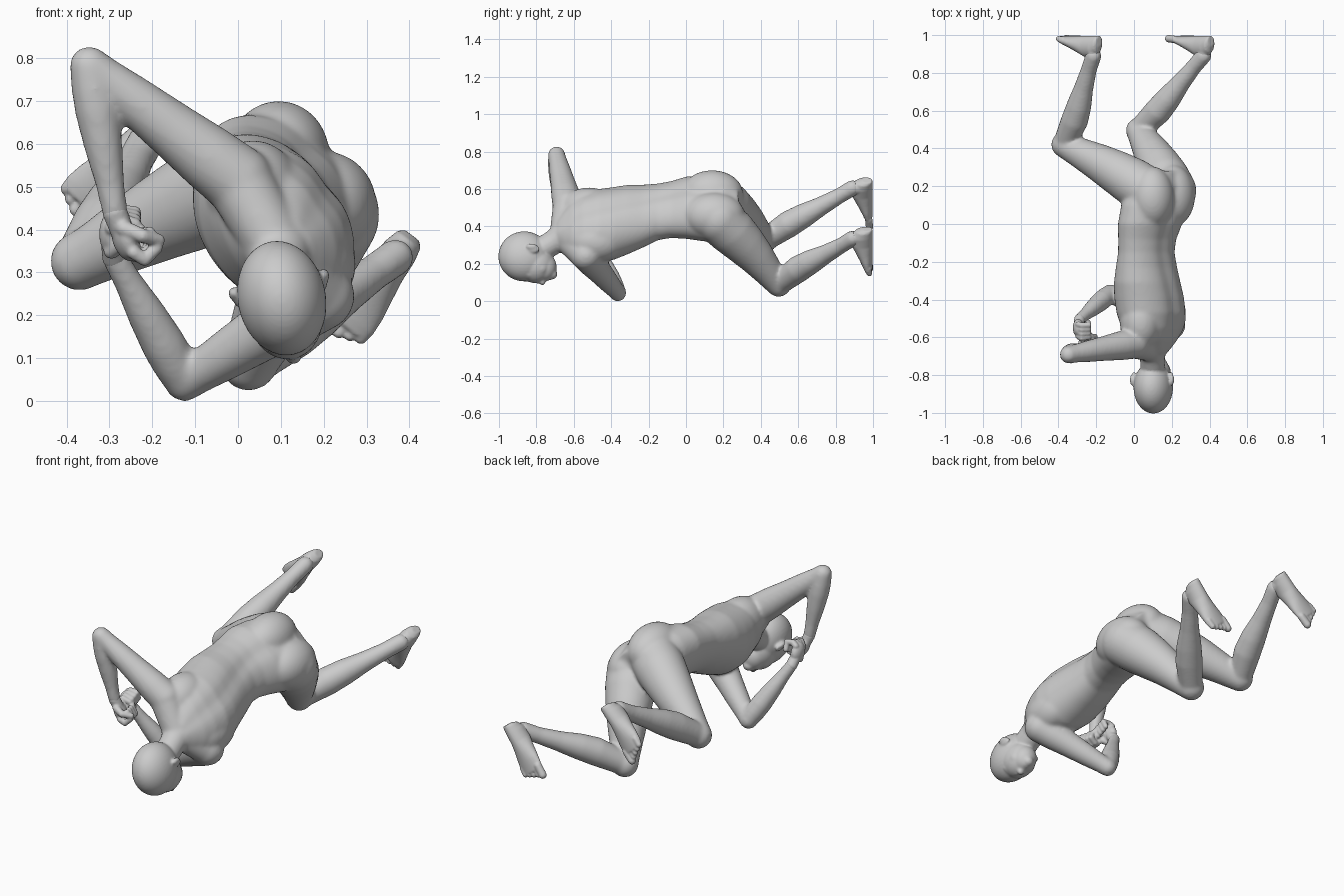
import bpy, bmesh, math
from mathutils import Vector as V, Matrix

bm = bmesh.new()


def loft(stations, n=28, groove=0.0):
    """Closed skin through (centre, side half-axis, back half-axis) stations."""
    rings = []
    for c, u, v in stations:
        ring = []
        for i in range(n):
            a = 2 * math.pi * i / n
            k = 1 - groove * math.exp(-((a - math.pi / 2) / 0.22) ** 2)
            ring.append(bm.verts.new(c + k * (u * math.cos(a) + v * math.sin(a))))
        rings.append(ring)
    for r, s in zip(rings, rings[1:]):
        for i in range(n):
            j = (i + 1) % n
            bm.faces.new((r[i], r[j], s[j], s[i]))
    bm.faces.new(rings[0][::-1])
    bm.faces.new(rings[-1])


def ball(c, size, axes=None):
    """Ellipsoid at c with half-sizes along the given axes."""
    m = Matrix.Identity(3)
    if axes:
        m = Matrix(axes).transposed()
    m = m @ Matrix.Diagonal(V(size))
    bmesh.ops.create_uvsphere(bm, u_segments=40, v_segments=24, radius=1,
                              matrix=Matrix.Translation(c) @ m.to_4x4())


def limb(p0, p1, profile, bulge=(0, 0, 0)):
    """Round limb; profile is (t, radius, bulge amount), with ball ends."""
    p0, p1 = V(p0), V(p1)
    d = (p1 - p0).normalized()
    u = d.orthogonal().normalized()
    w = d.cross(u)
    loft([(p0.lerp(p1, t) + V(bulge) * b, u * r, w * r) for t, r, b in profile])
    ball(p0, [profile[0][1]] * 3)
    ball(p1, [profile[-1][1]] * 3)


def tube(points, r0, r1):
    n = len(points) - 1
    for i in range(n):
        a, b = r0 + (r1 - r0) * i / n, r0 + (r1 - r0) * (i + 1) / n
        limb(points[i], points[i + 1], [(0, a, 0), (1, b, 0)])


def finish(name, voxel, rounds):
    """Fuse the shells made so far into one smooth skin."""
    mesh = bpy.data.meshes.new(name)
    bmesh.ops.recalc_face_normals(bm, faces=bm.faces)
    bm.to_mesh(mesh)
    bm.clear()
    ob = bpy.data.objects.new(name, mesh)
    bpy.context.collection.objects.link(ob)
    fuse = ob.modifiers.new("fuse", 'REMESH')
    fuse.mode = 'VOXEL'
    fuse.voxel_size = voxel
    fuse.use_smooth_shade = True
    soft = ob.modifiers.new("soften", 'SMOOTH')
    soft.factor = 0.5
    soft.iterations = rounds


# Torso, rolled about the spine: y, x, z, roll, half width, half depth
torso = []
for y, x, z, roll, a, b in [
        (0.28, 0.15, 0.49, 45, 0.13, 0.09), (0.20, 0.135, 0.495, 45, 0.185, 0.13),
        (0.10, 0.11, 0.495, 44, 0.205, 0.142), (0.00, 0.085, 0.50, 43, 0.196, 0.135),
        (-0.08, 0.07, 0.49, 44, 0.178, 0.123), (-0.15, 0.065, 0.478, 46, 0.174, 0.122),
        (-0.23, 0.066, 0.455, 48, 0.19, 0.136), (-0.31, 0.07, 0.437, 50, 0.205, 0.153),
        (-0.39, 0.08, 0.415, 51, 0.213, 0.164), (-0.47, 0.09, 0.405, 52, 0.212, 0.162),
        (-0.55, 0.095, 0.40, 54, 0.198, 0.14), (-0.61, 0.095, 0.39, 56, 0.172, 0.118),
        (-0.655, 0.095, 0.375, 56, 0.125, 0.092), (-0.685, 0.095, 0.36, 56, 0.085, 0.075)]:
    t = math.radians(roll)
    torso.append((V((x, y, z)), V((-math.cos(t), 0, math.sin(t))) * a,
                  V((math.sin(t), 0, math.cos(t))) * b))
loft(torso, 48, 0.07)

# Buttocks and shoulder blades
ball(V((0.095, 0.14, 0.575)), (0.118, 0.165, 0.125))
ball(V((0.203, 0.15, 0.457)), (0.12, 0.165, 0.125))
ball(V((0.035, -0.52, 0.49)), (0.11, 0.15, 0.118))
ball(V((0.175, -0.48, 0.32)), (0.10, 0.15, 0.11))

# Neck
neck = V((0.095, -0.66, 0.35))
limb((0.1, -0.80, 0.26), (0.095, -0.62, 0.37),
     [(0, 0.064, 0), (0.5, 0.066, 0), (0.8, 0.078, 0), (1, 0.09, 0)])

# Arms: shoulder, elbow, wrist
arms = [((0.0, -0.632, 0.515), (-0.347, -0.692, 0.782), (-0.287, -0.662, 0.44)),
        ((0.19, -0.535, 0.245), (-0.125, -0.365, 0.045), (-0.288, -0.505, 0.335))]
for sh, el, wr in arms:
    limb(neck, sh, [(0, 0.07, 0), (0.5, 0.075, 0), (1, 0.08, 0)])
    limb(sh, el, [(0, 0.082, 0), (0.2, 0.077, 0), (0.45, 0.066, 0),
                  (0.7, 0.057, 0), (0.9, 0.048, 0), (1, 0.046, 0)])
    limb(el, wr, [(0, 0.046, 0), (0.15, 0.051, 0), (0.3, 0.052, 0), (0.55, 0.045, 0),
                  (0.8, 0.034, 0), (1, 0.030, 0)])

# Legs: hip, knee, ankle, heel, toe
legs = [((0.085, 0.165, 0.55), (-0.37, 0.42, 0.326), (-0.215, 0.89, 0.605),
         (-0.198, 0.0, 0.632), (-0.375, 0.0, 0.45)),
        ((0.20, 0.175, 0.435), (0.025, 0.495, 0.092), (0.367, 0.89, 0.335),
         (0.394, 0.0, 0.37), (0.238, 0.0, 0.165))]
for hip, knee, ankle, heel, toe in legs:
    limb(hip, knee, [(0, 0.13, 0), (0.2, 0.128, 0.008), (0.4, 0.115, 0.012),
                     (0.6, 0.099, 0.012), (0.8, 0.082, 0.006), (0.93, 0.071, 0),
                     (1, 0.068, 0)], (0, 0.8, 0.6))
    back = (V(hip) - V(knee)).normalized()
    limb(knee, ankle, [(0, 0.06, 0), (0.12, 0.065, 0.006), (0.28, 0.072, 0.014),
                       (0.45, 0.066, 0.012), (0.65, 0.051, 0.005), (0.85, 0.042, 0),
                       (1, 0.043, 0)], back)
finish("body", 0.009, 10)

# Head in its own frame: left, face, crown
X = V((0.98, 0, 0.2)).normalized()
U = V((0.05, -1, 0.0))
U = (U - X * U.dot(X)).normalized()
F = U.cross(X)
if F.z > 0:
    F = -F
skull = V((0.103, -0.86, 0.235))


def face(x, f, u, size):
    ball(skull + X * x + F * f + U * u, size, (X, F, U))


face(0, -0.005, 0.005, (0.103, 0.135, 0.138))
face(0, 0.04, -0.055, (0.086, 0.100, 0.10))
face(0, 0.055, -0.10, (0.066, 0.076, 0.068))
face(0, 0.093, -0.145, (0.029, 0.028, 0.026))
face(0, 0.122, -0.072, (0.014, 0.022, 0.038))
face(0, 0.133, -0.092, (0.020, 0.021, 0.016))
face(0, 0.111, -0.118, (0.030, 0.018, 0.012))
face(0, 0.108, -0.133, (0.026, 0.018, 0.012))
face(0, 0.10, -0.02, (0.062, 0.03, 0.028))
for s in (-1, 1):
    face(s * 0.034, 0.10, -0.055, (0.019, 0.018, 0.014))
    face(s * 0.040, 0.066, -0.085, (0.038, 0.042, 0.038))
    face(s * 0.100, -0.025, -0.045, (0.012, 0.022, 0.034))
    face(s * 0.108, -0.037, -0.035, (0.012, 0.016, 0.029))
limb((0.1, -0.80, 0.26), (0.097, -0.70, 0.32), [(0, 0.064, 0), (1, 0.066, 0)])
finish("head", 0.006, 8)


# Hands: loosely closed fists
def fist(c, d, p, side, wrist):
    c, d, p = V(c), V(d).normalized(), V(p)
    p = (p - d * p.dot(d)).normalized()
    k = d.cross(p) * side
    ball(c, (0.047, 0.052, 0.029), (k, d, p))
    tube([V(wrist), c], 0.029, 0.027)
    for i in range(4):
        b = c + k * (0.035 - 0.023 * i)
        tube([b + d * 0.03, b + d * (0.055 - 0.004 * i) + p * 0.018,
              b + d * 0.04 + p * 0.055, b + p * 0.052], 0.016, 0.014)
    tube([c - d * 0.03 + k * 0.03, c + k * 0.052 + p * 0.03,
          c + d * 0.025 + k * 0.035 + p * 0.066], 0.019, 0.015)


fist((-0.262, -0.645, 0.375), (0.35, 0.1, -0.93), (0.85, 0.2, 0.4), 1, arms[0][2])
fist((-0.295, -0.55, 0.39), (0, -0.4, 0.9), (1, 0, 0), -1, arms[1][2])
finish("hands", 0.005, 4)

# Feet with their soles on the rear plane
for side, (hip, knee, ankle, heel, toe) in zip((-1, 1), legs):
    h, t = V(heel), V(toe)
    d = (t - h).normalized()
    s = V((0, 1, 0)).cross(d).normalized()
    loft([(h.lerp(t, f) + V((0, 0.997 - g, 0)), s * w, V((0, g, 0)))
          for f, w, g in [(-0.08, 0.022, 0.028), (-0.03, 0.034, 0.045), (0.1, 0.042, 0.058),
                          (0.3, 0.046, 0.058), (0.5, 0.055, 0.046), (0.7, 0.065, 0.034),
                          (0.85, 0.068, 0.026), (0.95, 0.064, 0.020)]])
    tube([V(ankle), h.lerp(t, 0.12) + V((0, 0.945, 0))], 0.036, 0.042)
    for i in range(5):
        b = h.lerp(t, 0.9 - 0.025 * i) + s * (0.048 - 0.0245 * i) * side + V((0, 0.977, 0))
        r = 0.02 if i == 0 else 0.0145
        tube([b, b + d * (0.052 - 0.004 * i) + V((0, 0.004, 0))], r, r)
finish("feet", 0.005, 4)
